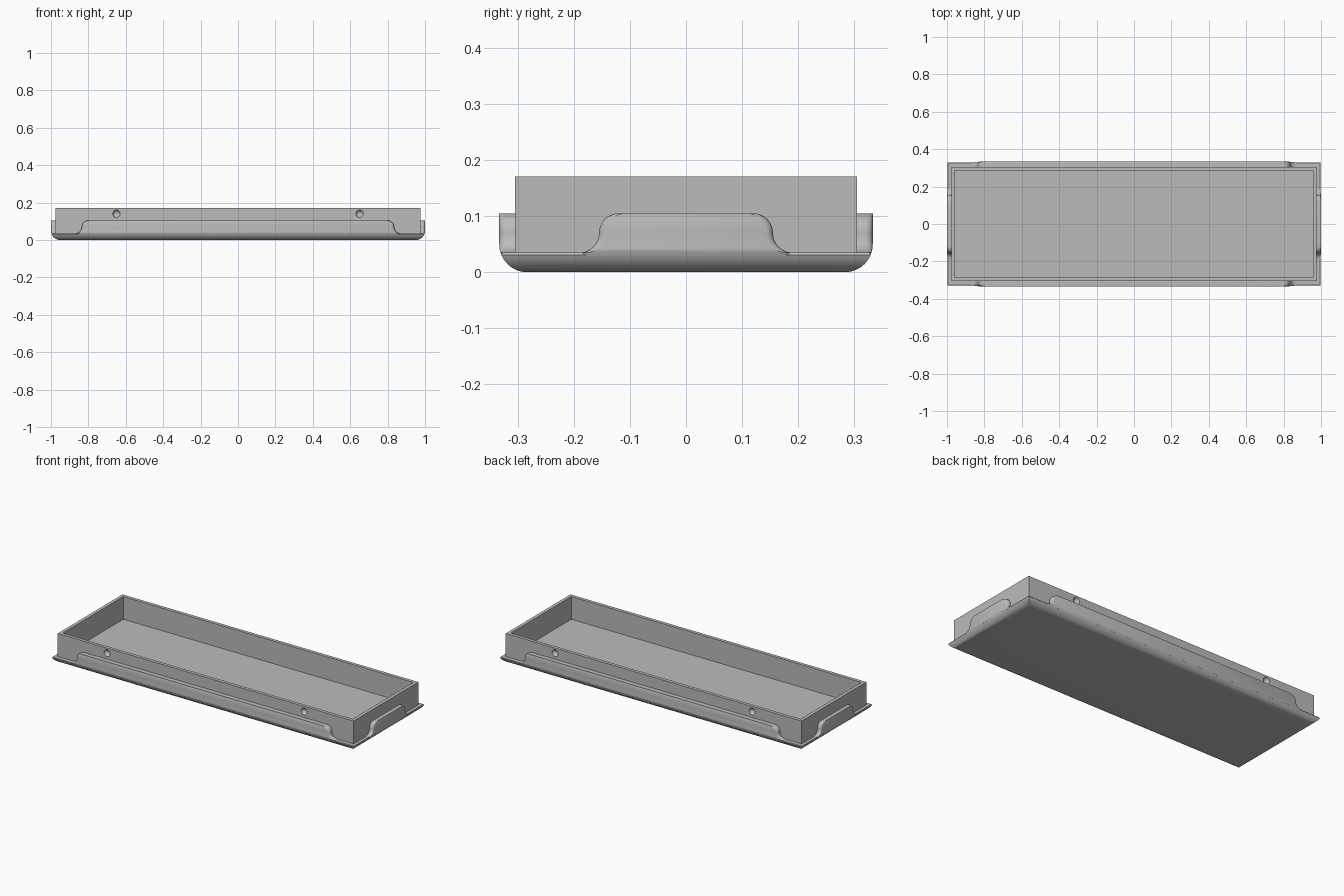
import bpy, bmesh
from math import sin, cos, pi, sqrt, radians

cube = bpy.data.objects.get("Cube")
if cube:
    bpy.data.objects.remove(cube)

# Overall sizes
HX, HY = 1.0, 0.333          # outer half sizes of the pan
BX, BY = 0.976, 0.305        # outer half sizes of the box
WALL = 0.02
RIM, TAB, TOP = 0.035, 0.105, 0.171
R = 0.05                     # bottom edge radius

grey = bpy.data.materials.new("plain_grey")
grey.use_nodes = True
grey.diffuse_color = (0.5, 0.5, 0.5, 1)
grey.node_tree.nodes["Principled BSDF"].inputs["Base Color"].default_value = (0.5, 0.5, 0.5, 1)


def finish(name, bm, smooth=True):
    bmesh.ops.recalc_face_normals(bm, faces=bm.faces)
    mesh = bpy.data.meshes.new(name)
    bm.to_mesh(mesh)
    bm.free()
    obj = bpy.data.objects.new(name, mesh)
    bpy.context.collection.objects.link(obj)
    mesh.materials.append(grey)
    bpy.ops.object.select_all(action='DESELECT')
    obj.select_set(True)
    bpy.context.view_layer.objects.active = obj
    if smooth:
        bpy.ops.object.shade_smooth_by_angle(angle=radians(35))
    return obj


def rect(bm, hx, hy, z):
    return [bm.verts.new((x * hx, y * hy, z)) for x, y in ((-1, -1), (1, -1), (1, 1), (-1, 1))]


def bridge(bm, a, b, closed=True):
    for i in range(len(a) if closed else len(a) - 1):
        j = (i + 1) % len(a)
        bm.faces.new((a[i], a[j], b[j], b[i]))


def inset(z):
    """How far the rounded outer wall is drawn in at height z."""
    return R - sqrt(R * R - (R - z) ** 2) if z < R else 0


# Pan with mitred, rounded lower edges and a softened rim
bm = bmesh.new()
heights = [R * (1 - cos(i * pi / 24)) for i in range(9)] + [RIM - 0.004]
rings = [rect(bm, HX - inset(z), HY - inset(z), z) for z in heights]
edge = inset(RIM) + 0.004
rings.append(rect(bm, HX - edge, HY - edge, RIM))
for a, b in zip(rings, rings[1:]):
    bridge(bm, a, b)
bm.faces.new(rings[0])
bm.faces.new(rings[-1])
finish("rounded_pan", bm)


# Raised tabs with S-shaped ends, one on each side
def tab(name, half, reach, thick, place):
    r = (TAB - RIM) / 2
    steps = [i * pi / 16 for i in range(9)]
    side = [(half + 2 * r, RIM - 0.006)]
    side += [(half + 2 * r - r * sin(a), RIM + r - r * cos(a)) for a in steps]
    side += [(half + r * cos(a), RIM + r + r * sin(a)) for a in steps[1:]]
    bm = bmesh.new()
    loops = []
    # Depth below the outer surface, and how far the ends draw in there
    for depth, shift in ((thick, 0), (0.012, 0), (0.006, 0.002), (0.002, 0.006), (0, 0.012)):
        rows = []
        for s, z in side:
            d = reach - depth - (inset(z) if depth < thick else 0)
            rows.append([bm.verts.new(place(k * (s - shift), d, z)) for k in (-1, 1)])
        loops.append(rows)
    outlines = [[p[0] for p in rows] + [p[1] for p in reversed(rows)] for rows in loops]
    for a, b in zip(outlines, outlines[1:]):
        bridge(bm, a, b)
    for rows in (loops[0], loops[-1]):
        for a, b in zip(rows, rows[1:]):
            bm.faces.new((a[0], a[1], b[1], b[0]))
    finish(name, bm)


thick_x, thick_y = HX - BX + 0.003, HY - BY + 0.003
tab("front_tab", 0.8, HY, thick_y, lambda s, d, z: (s, -d, z))
tab("back_tab", 0.8, HY, thick_y, lambda s, d, z: (s, d, z))
tab("left_tab", 0.12, HX, thick_x, lambda s, d, z: (d, s, z))
tab("right_tab", 0.12, HX, thick_x, lambda s, d, z: (-d, s, z))

# Open box standing in the pan
bm = bmesh.new()
low, floor = 0.02, RIM + 0.001
loops = [rect(bm, BX, BY, low), rect(bm, BX, BY, TOP),
         rect(bm, BX - WALL, BY - WALL, TOP), rect(bm, BX - WALL, BY - WALL, floor)]
for a, b in zip(loops, loops[1:]):
    bridge(bm, a, b)
bm.faces.new(loops[0])
bm.faces.new(loops[-1])
box = finish("open_box", bm, smooth=False)

# Round dimples on the long walls
bm = bmesh.new()
for x in (-0.65, 0.65):
    for y in (-1, 1):
        ball = bmesh.ops.create_uvsphere(bm, u_segments=24, v_segments=16, radius=0.0206)
        bmesh.ops.translate(bm, verts=ball["verts"], vec=(x, y * (BY + 0.005), 0.141))
cutter = finish("dimple_cutter", bm)
cutter.hide_render = True

bpy.ops.object.select_all(action='DESELECT')
box.select_set(True)
bpy.context.view_layer.objects.active = box
cut = box.modifiers.new("dimples", 'BOOLEAN')
cut.operation = 'DIFFERENCE'
cut.solver = 'EXACT'
cut.object = cutter
bpy.ops.object.modifier_apply(modifier=cut.name)
bpy.data.objects.remove(cutter)
bpy.ops.object.shade_smooth_by_angle(angle=radians(30))
